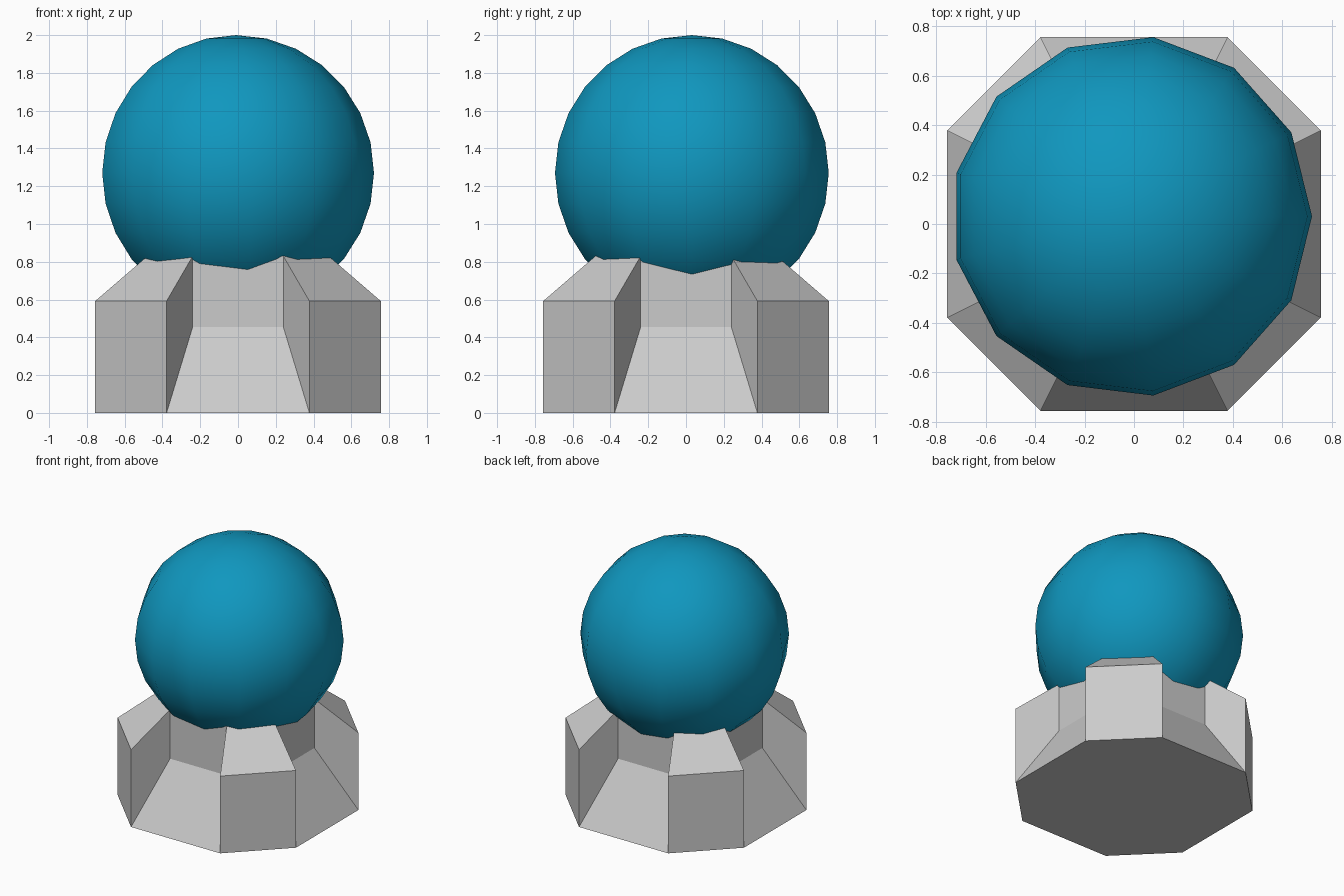
import bpy, bmesh, math
from mathutils import Matrix, Vector

if "Cube" in bpy.data.objects:
    bpy.data.objects.remove(bpy.data.objects["Cube"])

OUT, INN = (0.378, 0.756), (0.24, 0.48)      # octagon corners: half side, apothem
RAMP_Z, POST_Z, TOP_Z = 0.455, 0.592, 0.83


def finish(bm, name):
    bmesh.ops.recalc_face_normals(bm, faces=bm.faces)
    mesh = bpy.data.meshes.new(name)
    bm.to_mesh(mesh)
    bm.free()
    obj = bpy.data.objects.new(name, mesh)
    bpy.context.collection.objects.link(obj)
    return obj


# Pedestal: octagon with ramped recesses on the axes and sloped posts on the diagonals
bm = bmesh.new()


def ring(corner, z):
    a, b = corner
    pts = []
    for k in range(4):
        rot = Matrix.Rotation(math.radians(90 * k), 3, 'Z')
        pts += [bm.verts.new(rot @ Vector((x, -b, z))) for x in (-a, a)]
    return pts


foot, shoulder = ring(OUT, 0), ring(OUT, POST_Z)
ramp, top = ring(INN, RAMP_Z), ring(INN, TOP_Z)
bm.faces.new(foot)
bm.faces.new(top)
for i in range(8):
    j = (i + 1) % 8
    if i % 2 == 0:      # recess: ramp and upright wall
        strips = (foot, ramp, top)
    else:               # post: upright face and sloped cap
        strips = (foot, shoulder, top)
    for lo, hi in zip(strips, strips[1:]):
        bm.faces.new((lo[i], lo[j], hi[j], hi[i]))
    # post cheek
    bm.faces.new((foot[i], shoulder[i], top[i], ramp[i]))
finish(bm, "pedestal")

# Ball resting in the pedestal
bm = bmesh.new()
bmesh.ops.create_uvsphere(
    bm, u_segments=13, v_segments=14, radius=0.73,
    matrix=Matrix.Translation((-0.01, 0.031, 1.27)) @ Matrix.Rotation(-math.pi / 2, 4, 'Z'))
for f in bm.faces:
    f.smooth = True
ball = finish(bm, "ball")
mat = bpy.data.materials.new("teal")
mat.diffuse_color = (0.005, 0.31, 0.52, 1)
mat.use_nodes = True
mat.node_tree.nodes["Principled BSDF"].inputs["Base Color"].default_value = mat.diffuse_color
ball.data.materials.append(mat)
